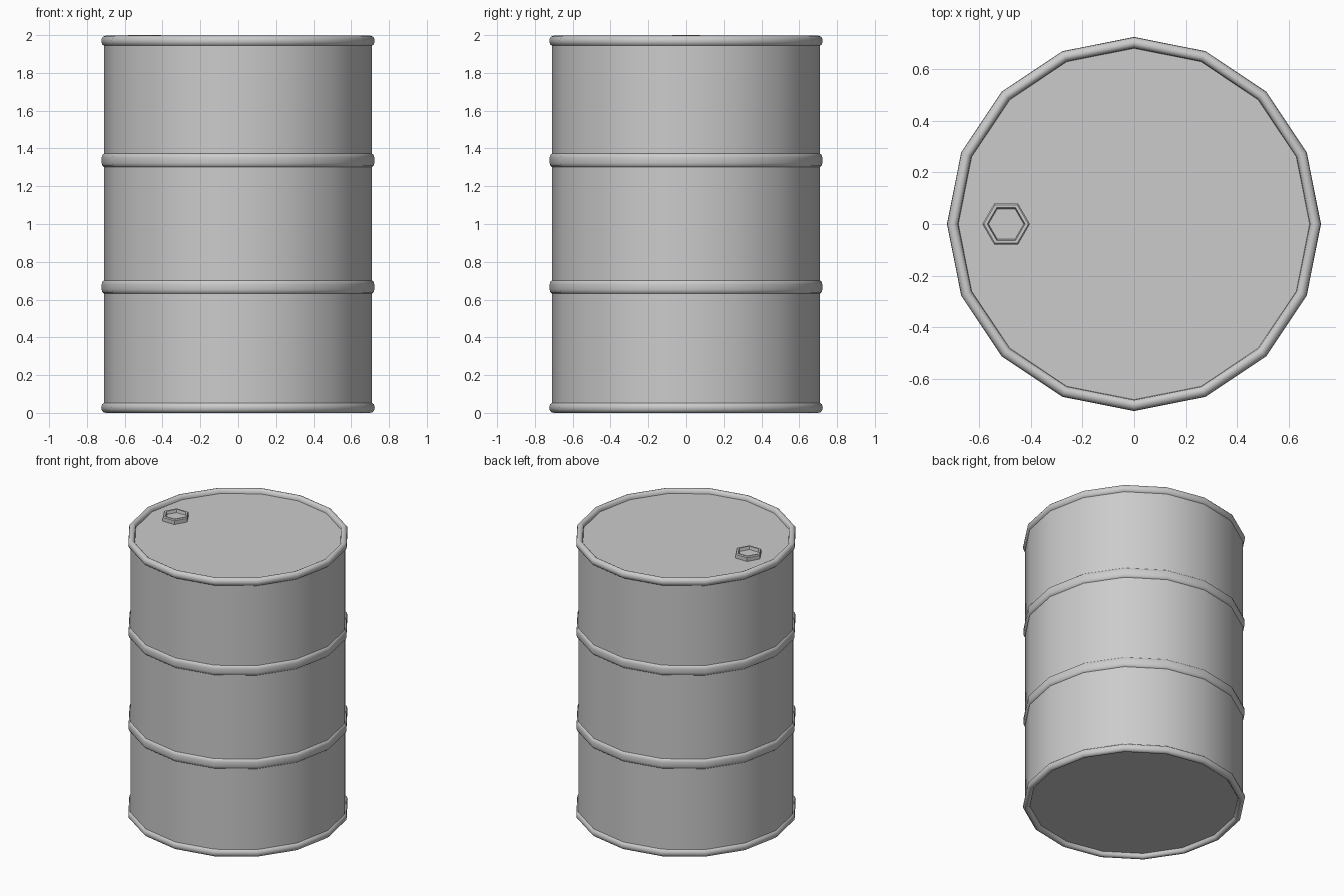
import bpy, bmesh, math

if "Cube" in bpy.data.objects:
    bpy.data.objects.remove(bpy.data.objects["Cube"])


def lathe(name, profile, sides, location=(0, 0, 0), smooth=40):
    """Revolve an (r, z) profile, running from bottom centre to top centre."""
    bm = bmesh.new()
    rings = []
    for r, z in profile:
        rings.append([bm.verts.new((r * math.cos(2 * math.pi * i / sides),
                                    r * math.sin(2 * math.pi * i / sides), z))
                      for i in range(sides)])
    for low, high in zip(rings, rings[1:]):
        for i in range(sides):
            j = (i + 1) % sides
            bm.faces.new((low[i], low[j], high[j], high[i]))
    bm.faces.new(rings[0][::-1])
    bm.faces.new(rings[-1])
    mesh = bpy.data.meshes.new(name)
    bm.to_mesh(mesh)
    bm.free()
    obj = bpy.data.objects.new(name, mesh)
    obj.location = location
    bpy.context.collection.objects.link(obj)
    bpy.ops.object.select_all(action='DESELECT')
    obj.select_set(True)
    bpy.context.view_layer.objects.active = obj
    if smooth:
        bpy.ops.object.shade_smooth_by_angle(angle=math.radians(smooth))
    return obj


BODY = 0.71


def hoop(z):
    """Rounded rolling hoop pressed into the wall."""
    return [(BODY, z - 0.035), (0.718, z - 0.029), (0.722, z - 0.014),
            (0.722, z + 0.014), (0.718, z + 0.029), (BODY, z + 0.035)]


# Rolled rim at the lower end, mirrored for the upper end
rim = [(0.68, 0.03), (0.682, 0.013), (0.69, 0.004), (0.70, 0.0), (0.713, 0.004),
       (0.722, 0.015), (0.724, 0.03), (0.72, 0.045), (BODY, 0.053)]
top_rim = [(r, 1.997 - z) for r, z in reversed(rim)]

# Drum shell with recessed ends
lathe("drum_body", rim + hoop(0.667) + hoop(1.337) + top_rim, 16)

# Hexagonal bung with a shallow socket
lathe("bung_cap", [(0.092, -0.004), (0.092, 0.027), (0.086, 0.033),
                   (0.073, 0.033), (0.068, 0.012)], 6, (-0.495, 0, 1.967), 0)
